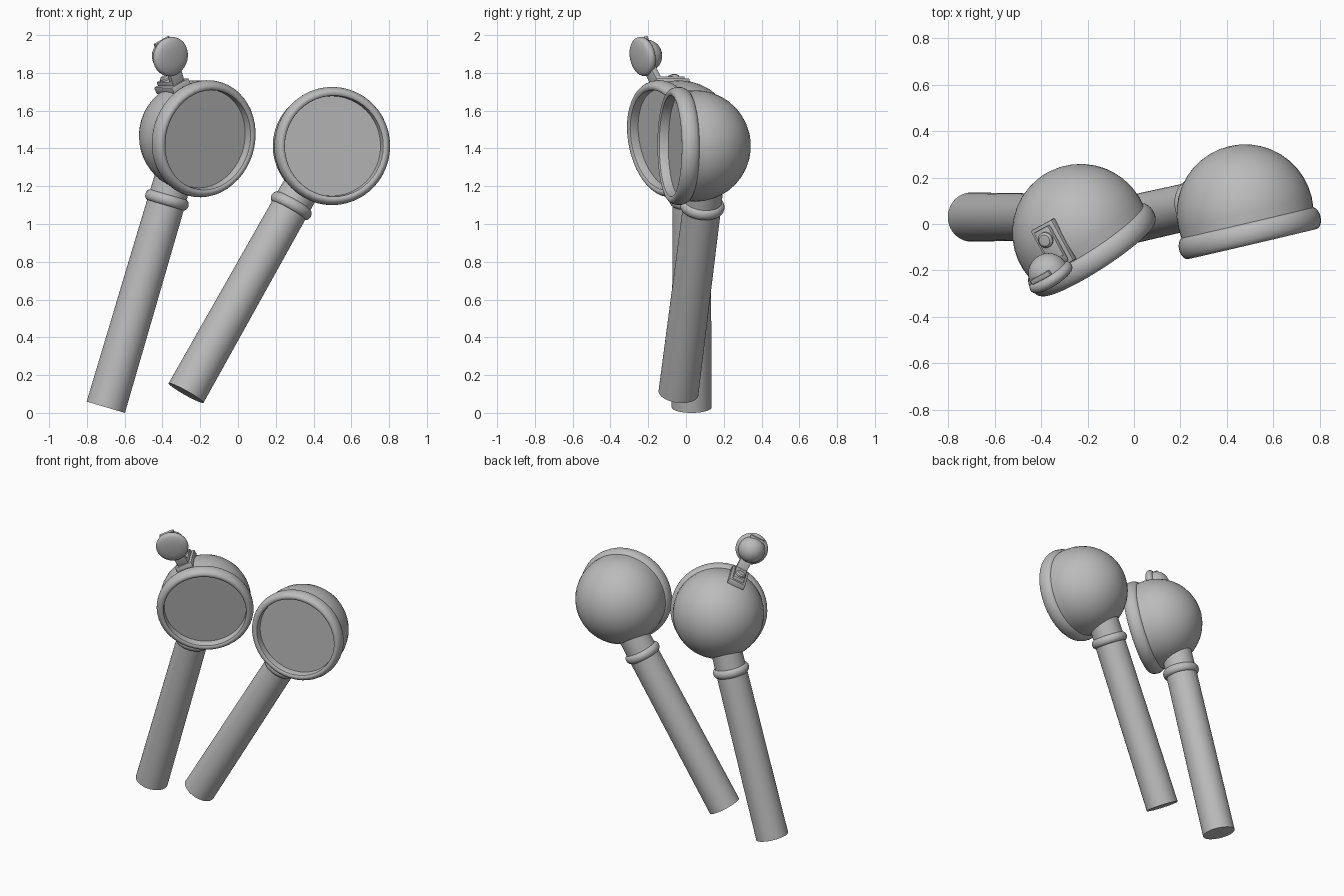
import bpy, bmesh, math
from mathutils import Matrix, Vector

if "Cube" in bpy.data.objects:
    bpy.data.objects.remove(bpy.data.objects["Cube"])

grey = bpy.data.materials.new("plain_grey")
grey.diffuse_color = (0.5, 0.5, 0.5, 1)
grey.use_nodes = True
grey.node_tree.nodes["Principled BSDF"].inputs["Base Color"].default_value = grey.diffuse_color


def finish(bm, name, matrix, angle=35):
    bmesh.ops.remove_doubles(bm, verts=bm.verts, dist=1e-5)
    bmesh.ops.recalc_face_normals(bm, faces=bm.faces)
    bm.transform(matrix)
    me = bpy.data.meshes.new(name)
    bm.to_mesh(me)
    bm.free()
    me.materials.append(grey)
    me.shade_smooth()
    me.set_sharp_from_angle(angle=math.radians(angle))
    ob = bpy.data.objects.new(name, me)
    bpy.context.collection.objects.link(ob)
    return ob


def lathe(name, profile, matrix, segs=48):
    """Revolve (radius, height) points about z."""
    bm = bmesh.new()
    vs = [bm.verts.new((r, 0, h)) for r, h in profile]
    es = [bm.edges.new(p) for p in zip(vs, vs[1:])]
    bmesh.ops.spin(bm, geom=vs + es, cent=(0, 0, 0), axis=(0, 0, 1),
                   angle=2 * math.pi, steps=segs, use_merge=True)
    return finish(bm, name, matrix)


def box(name, size, matrix, bevel=0.006):
    bm = bmesh.new()
    bmesh.ops.create_cube(bm, size=1, matrix=Matrix.Diagonal((*size, 1)))
    bmesh.ops.bevel(bm, geom=bm.edges[:], offset=bevel, segments=2,
                    profile=0.5, affect='EDGES')
    return finish(bm, name, matrix)


def arc(cr, ch, r, h, a0, a1, n):
    """Elliptic arc of profile points, angles in degrees."""
    out = []
    for i in range(n + 1):
        a = math.radians(a0 + (a1 - a0) * i / n)
        out.append((cr + r * math.cos(a), ch + h * math.sin(a)))
    return out


T, R = Matrix.Translation, Matrix.Rotation


def frame(foot, up, facing):
    """Local frame: z along the handle, -y out of the open face."""
    u = Vector(up).normalized()
    n = Vector(facing)
    n = (n - u * n.dot(u)).normalized()
    s = (-n).cross(u)
    return T(foot) @ Matrix((s, -n, u)).transposed().to_4x4()


def cowl(side, m):
    # handle and collar
    lathe(side + "_handle", [(0, 0), (0.106, 0), (0.101, 1.12), (0.099, 1.30), (0, 1.30)], m)
    lathe(side + "_collar", arc(0.095, 1.144, 0.024, 0.03, -90, 90, 8), m)
    # rounded shell behind the face
    head = m @ T((0, -0.17, 1.51)) @ R(math.radians(-90), 4, 'X')
    lathe(side + "_shell", [(0.288, 0.0)] + arc(0, 0.09, 0.295, 0.295, 0, 90, 10), head)
    # fat rim and recessed flat face
    lathe(side + "_rim", arc(0.283, 0, 0.030, 0.048, -120, 90, 12)[::-1]
          + [(0.266, -0.036), (0.264, 0.012)], head)
    lathe(side + "_face", [(0, 0.006), (0.27, 0.006)], head)


left = frame((-0.70, 0.03, 0.03), (0.283, 0, 0.959), (0.536, -0.829, -0.16))
right = frame((-0.275, -0.04, 0.105), (0.487, 0.110, 0.867), (0.23, -0.97, 0))
cowl("left", left)
cowl("right", right)

# bracket frame on the left shell: y runs back along the shell, z points outward
acc = left @ T((0, -0.17, 1.51)) @ R(math.radians(-40), 4, 'Y')
tilt = R(math.radians(-10), 4, 'X')
plate = acc @ T((0, 0.15, 0.287)) @ tilt
box("bracket_base", (0.115, 0.20, 0.04), plate)
box("bracket_block", (0.078, 0.17, 0.03), plate @ T((0, 0, 0.027)))
lathe("bracket_bolt", [(0.034, 0), (0.034, 0.012), (0.025, 0.02), (0, 0.022)],
      plate @ T((0, 0.035, 0.04)), 24)
box("bracket_arm", (0.075, 0.035, 0.14),
    acc @ T((0, 0.082, 0.355)) @ R(math.radians(5), 4, 'X'))

# small lamp on the arm
lamp = acc @ T((0, 0.065, 0.48)) @ R(math.radians(-90), 4, 'X')
lathe("lamp_lens", [(0, -0.034), (0.05, -0.032), (0.078, -0.027)]
      + arc(0.082, 0, 0.023, 0.024, -80, 90, 8) + [(0, 0.024)], lamp, 40)
lathe("lamp_shell", arc(0, 0.022, 0.087, 0.085, 0, 90, 8), lamp, 40)
box("lamp_rib", (0.10, 0.022, 0.02), acc @ T((0, 0.10, 0.562)), 0.004)
